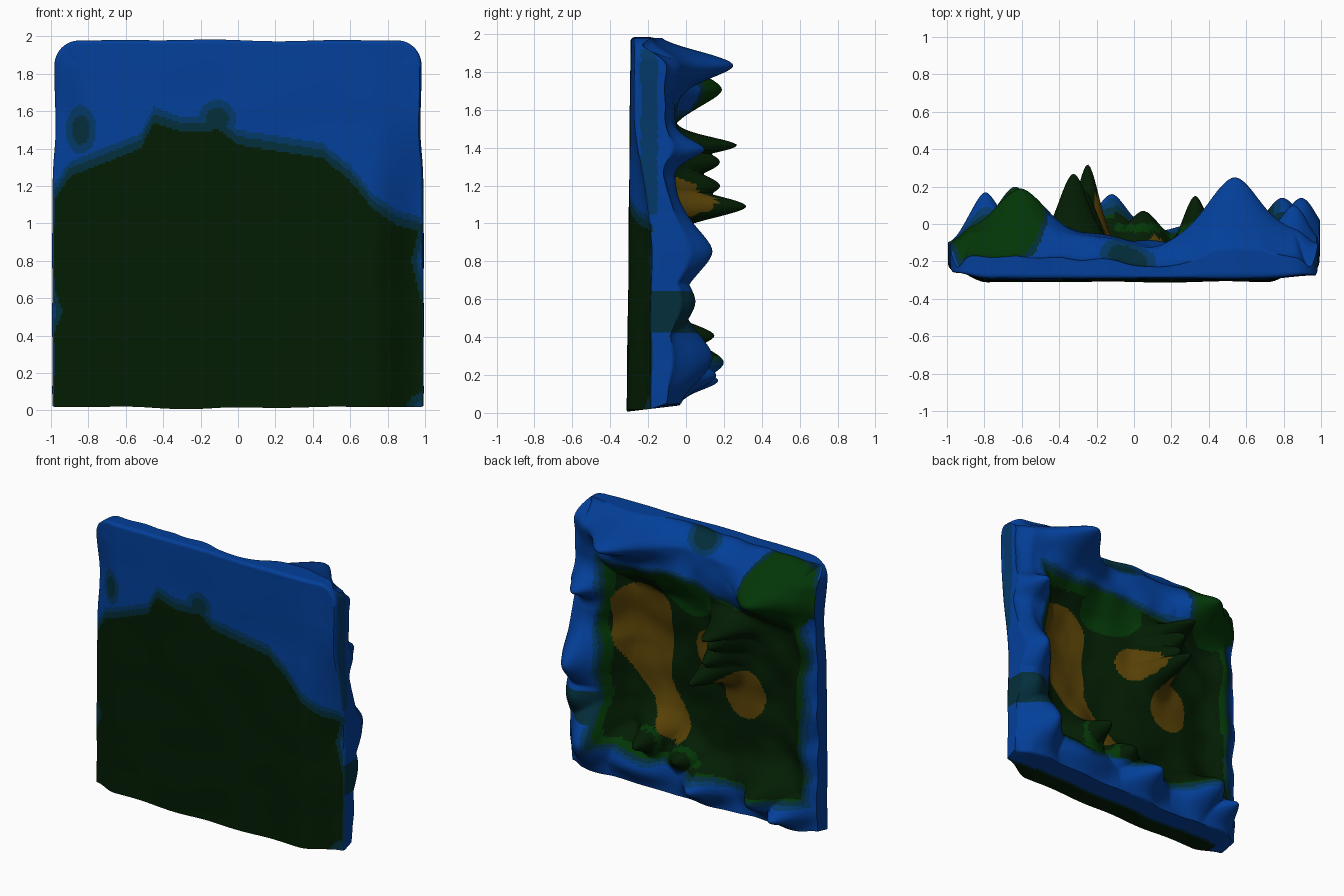
import bpy
import bmesh
import math
from mathutils import Vector, noise

cube = bpy.data.objects.get("Cube")
if cube:
    bpy.data.objects.remove(cube, do_unlink=True)

CELLS = 170
LAYERS = 12

# Summits on the relief: x, z, height, width, tallness
PEAKS = [
    (.55, 1.85, .25, .20, .10), (-.62, 1.72, .19, .19, .12),
    (-.43, 1.68, .0, .14, .10), (-.25, 1.09, .32, .09, .09),
    (-.33, 1.42, .27, .12, .07), (-.27, 1.2, .18, .10, .11),
    (-.31, 1.33, .18, .10, .11),
    (.87, 1.4, .10, .10, .07), (.9, .85, .14, .13, .18),
    (.9, .58, .05, .13, .16), (.8, .28, .14, .14, .20),
    (-.12, .18, .16, .13, .12), (-.64, .25, .20, .14, .13),
    (-.8, .15, .17, .11, .10), (.33, .4, .15, .11, .11),
    (.05, .33, .07, .12, .10), (.45, .16, .02, .28, .13),
]

# Upper edge of the dark ground on the flat side: x, z
SHORE = [(-1, 1.1), (-.9, 1.25), (-.7, 1.33), (-.52, 1.4), (-.45, 1.54),
         (-.3, 1.49), (-.1, 1.5), (0, 1.42), (.45, 1.35), (.6, 1.23),
         (.72, 1.08), (.85, .99), (1, .95)]

COLORS = {
    "dark_green": (.001, .012, .001),
    "green": (.001, .036, .002),
    "brown": (.095, .052, .002),
    "dark_teal": (.001, .028, .045),
    "teal_blue": (.001, .04, .14),
    "blue": (.001, .05, .32),
}
DARK, GREEN, BROWN, TEAL, TEAL_BLUE, BLUE = range(len(COLORS))


def smooth(a, b, value):
    t = min(1, max(0, (value - a) / (b - a)))
    return t * t * (3 - 2 * t)


def oval(x, z, cx, cz, rx, rz):
    return math.hypot((x - cx) / rx, (z - cz) / rz)


def wobble(x, z, scale, seed=0):
    return noise.noise(Vector((x * scale, z * scale, seed)))


def rim_offset(x, z):
    """Negative in the basin, positive on the raised rim."""
    return max(x - .72, -.9 - x, z - 1.57, .28 - z) + .05 * wobble(x, z, 4)


def relief(x, z):
    offset = rim_offset(x, z)
    floor = -.12 - .09 * smooth(-.2, .25, x)
    floor -= .04 * math.exp(-oval(x, z, .4, 1.1, .2, .3) ** 2)
    # low saddle in the middle of the upper rim
    rim = -.06 - .06 * math.exp(-oval(x, z, .12, 1.9, .22, .4) ** 2)
    base = floor + (rim - floor) * smooth(-.16, .06, offset)
    # the border falls away most along the top
    base -= .12 * (1 - smooth(0, .16, 2 - z))
    base -= .05 * (1 - smooth(0, .12, 1 - abs(x)))
    base += .025 * wobble(x, z, 5, 3)
    y = base
    for cx, cz, height, rx, rz in PEAKS:
        falloff = math.exp(-oval(x, z, cx, cz, rx, rz) ** 1.8)
        y = max(y, base + (height - base) * falloff)
    return y


def flat_side(x, z):
    """Nearly flat, curling back toward both side borders."""
    y = -.31 + .01 * z + .006 * wobble(x, z, 3, 9)
    y += .07 * smooth(.8, 1, -x) * (1 - .6 * smooth(1.6, 2, z))
    return y + .12 * smooth(.72, 1, x) * (1 - .85 * smooth(.8, 1.7, z))


def outline(x, z):
    """Round the upper corners and make the border slightly uneven."""
    r = .13
    a, b = abs(x) - (1 - r), z - (2 - r)
    if a > 0 and b > 0:
        k = max(a, b) / math.hypot(a, b)
        x, z = math.copysign(1 - r + a * k, x), 2 - r + b * k
    x *= .992 + .012 * wobble(0, z, 3, 5) - .015 * smooth(1, 1.8, z)
    z = .02 + z * .98 + .015 * wobble(x, 0, 2, 7)
    z -= .015 * math.exp(-oval(x, z, -.25, 0, .2, .2) ** 2)
    return x, z


def place(x, z, depth):
    """Depth runs from the flat side at zero to the relief at one."""
    px, pz = outline(x, z)
    front = flat_side(x, z)
    soft = max(0, 1 - depth * 6) ** 2
    px *= 1 - .01 * soft
    pz -= .012 * soft * smooth(1, 2, z)
    pz += .03 * depth * (1 - smooth(0, .2, z))
    return px, front + (relief(x, z) - front) * depth, pz


def border(t):
    """Walk once around the square border."""
    side, f = int(t * 4) % 4, t * 4 % 1
    s = 2 * f - 1
    return [(s, 0), (1, 2 * f), (-s, 2), (-1, 2 - 2 * f)][side]


def front_color(x, z):
    for (xa, za), (xb, zb) in zip(SHORE, SHORE[1:]):
        if x <= xb:
            break
    above = z - za - (zb - za) * (x - xa) / (xb - xa)
    # blue notches at both side borders
    above = max(above, .12 - abs(z - .8) * .4 - (1 - x) * 1.6)
    above = max(above, .1 - abs(z - .53) * .6 - (1 + x) * 1.6)
    above = max(above, .1 - oval(x, z, 1, 0, 1, 1))
    spot = min(oval(x, z, -.84, 1.5, .08, .13),
               oval(x, z, -.11, 1.56, .1, .1))
    if above < 0:
        return DARK
    if above < .045 or spot < .6:
        return TEAL
    return TEAL_BLUE if above < .08 or spot < 1 else BLUE


def back_color(x, z, y):
    # bright slope of the upper corner
    corner = oval(x, z, -.73, 1.74, .25, .26)
    if corner < 1 and y > -.19:
        return GREEN
    if corner < 1.1 and z > 1.6:
        return TEAL
    # muted spot on the upper rim
    patch = oval(x, z, -.03, 1.93, .15, .1)
    if patch < 1:
        return TEAL if patch < .7 else TEAL_BLUE
    bend = .37 + .11 * smooth(.5, 1.1, z) - .22 * (1 - smooth(.4, .85, z))
    width = .12 + .09 * smooth(.6, 1.1, z)
    stripe = math.hypot((x - bend) / width, max(0, abs(z - .92) - .35) / .17)
    if (stripe < 1 or oval(x, z, -.4, .9, .16, .18) < 1
            or oval(x, z, -.09, 1.14, .12, .13) < 1 and y < .16):
        return BROWN
    # hills at the lower end of the basin
    if -.1 < x < .5 and .27 < z < .55 and y > -.04:
        return DARK if y > .0 else GREEN
    offset = rim_offset(x, z)
    if x > .6 and .42 < z < .64 and offset > 0:
        return TEAL
    if offset > .05:
        return BLUE
    if offset > .025:
        return TEAL_BLUE
    if offset > 0:
        return TEAL
    fringe = .045 if x > .1 or x < -.75 and z > .85 else .01
    if offset > -fringe or oval(x, z, .1, 1.5, .24, .17) < 1:
        return GREEN
    return DARK


def wall_color(x, z, y):
    shore = -.27 if x < -.9 else -.2
    if z < 1 and y < shore:
        return DARK
    if z < 1 and y < shore + .02:
        return TEAL
    if x > .9 and .42 < z < .64:
        return TEAL
    if x > .9 and 1.05 < z < 1.92 and -.24 < y < -.15:
        return TEAL_BLUE
    return BLUE


def sheet(bm, columns, rows, point, color):
    grid = [[bm.verts.new(point(i / columns, j / rows))
             for j in range(rows + 1)] for i in range(columns + 1)]
    for i in range(columns):
        for j in range(rows):
            face = bm.faces.new((grid[i][j], grid[i + 1][j],
                                 grid[i + 1][j + 1], grid[i][j + 1]))
            c = face.calc_center_median()
            face.material_index = color(c.x, c.z, c.y)


bm = bmesh.new()
# Flat side, mountain relief and surrounding border
sheet(bm, CELLS, CELLS, lambda u, v: place(2 * u - 1, 2 * v, 0),
      lambda x, z, y: front_color(x, z))
sheet(bm, CELLS, CELLS, lambda u, v: place(2 * u - 1, 2 * v, 1), back_color)
sheet(bm, CELLS * 4, LAYERS, lambda u, v: place(*border(u), v), wall_color)
bmesh.ops.remove_doubles(bm, verts=bm.verts, dist=.0005)
bmesh.ops.recalc_face_normals(bm, faces=bm.faces)

mesh = bpy.data.meshes.new("terrain_slab")
bm.to_mesh(mesh)
bm.free()
for name, rgb in COLORS.items():
    mat = bpy.data.materials.new(name)
    mat.use_nodes = True
    mat.diffuse_color = (*rgb, 1)
    shader = mat.node_tree.nodes["Principled BSDF"]
    shader.inputs["Base Color"].default_value = (*rgb, 1)
    shader.inputs["Roughness"].default_value = .9
    mesh.materials.append(mat)

terrain = bpy.data.objects.new("terrain_slab", mesh)
bpy.context.collection.objects.link(terrain)
bpy.context.view_layer.objects.active = terrain
terrain.select_set(True)
bpy.ops.object.shade_smooth_by_angle(angle=math.radians(60))
